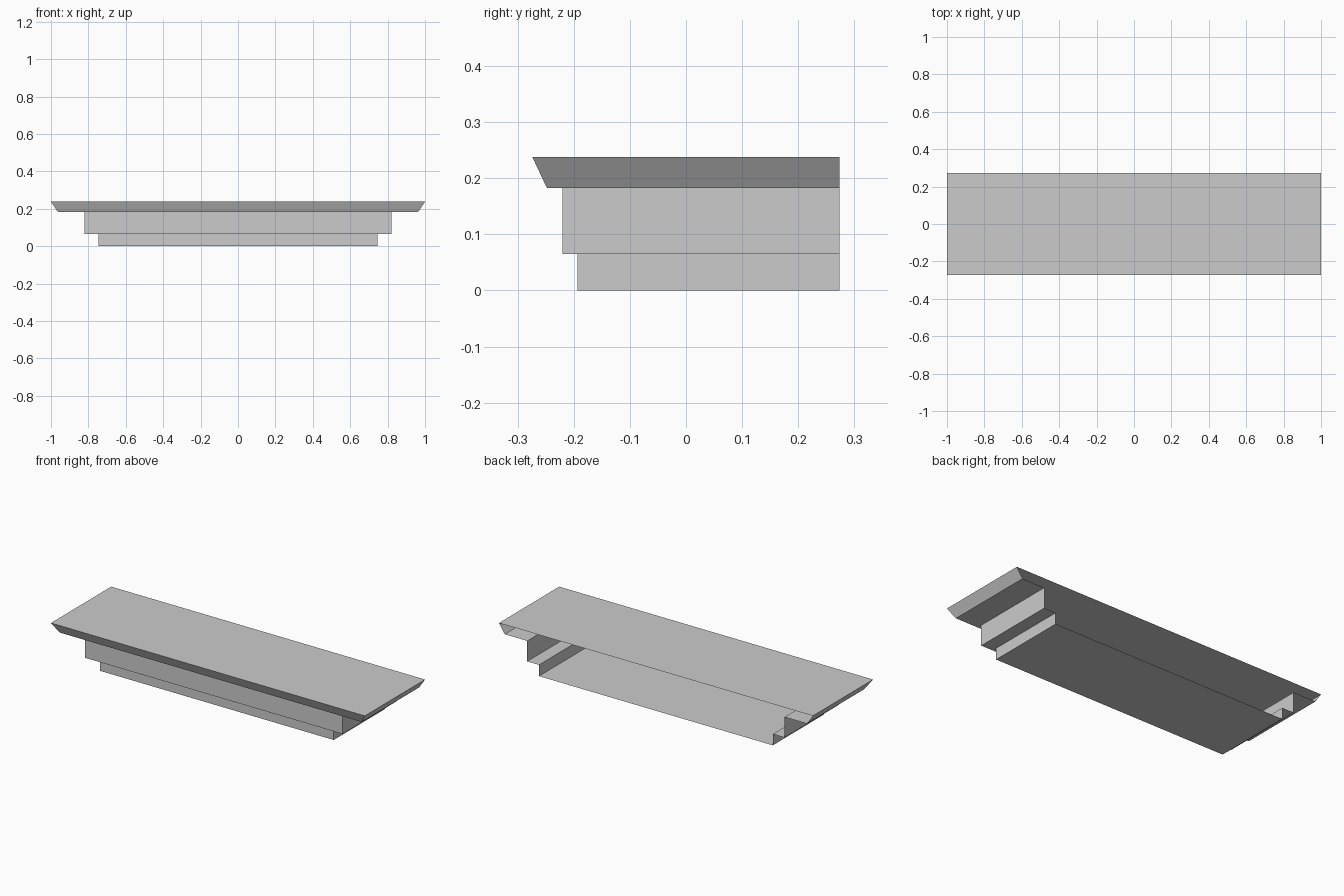
import bpy
import bmesh

cube = bpy.data.objects.get("Cube")
if cube:
    bpy.data.objects.remove(cube, do_unlink=True)

BACK = 0.274

# Plain grey for the whole ledge
grey = bpy.data.materials.new("light_grey")
grey.use_nodes = True
colour = (0.6, 0.6, 0.6, 1)
grey.diffuse_color = colour
grey.node_tree.nodes["Principled BSDF"].inputs["Base Color"].default_value = colour


def open_tier(name, levels, floor=False, lid=False):
    """Three-sided shell, open at the back, through (half width, front y, z) levels."""
    bm = bmesh.new()
    rings = []
    for w, front, z in levels:
        corners = [(-w, BACK), (-w, front), (w, front), (w, BACK)]
        rings.append([bm.verts.new((x, y, z)) for x, y in corners])
    for low, high in zip(rings, rings[1:]):
        for i in range(3):
            bm.faces.new((low[i], low[i + 1], high[i + 1], high[i]))
    if floor:
        bm.faces.new(rings[0][::-1])
    if lid:
        bm.faces.new(rings[-1])
    mesh = bpy.data.meshes.new(name)
    bm.to_mesh(mesh)
    bm.free()
    mesh.materials.append(grey)
    obj = bpy.data.objects.new(name, mesh)
    bpy.context.collection.objects.link(obj)


# Profile corners from the base up to the top
base = (0.745, -0.193, 0)
base_top = (0.745, -0.193, 0.065)
step = (0.82, -0.22, 0.065)
step_top = (0.82, -0.22, 0.183)
rim = (0.963, -0.248, 0.183)
rim_top = (1, -0.274, 0.238)

# Each upper tier includes the ledge underneath its overhang
open_tier("lower_step", [base, base_top], floor=True)
open_tier("middle_step", [base_top, step, step_top])
open_tier("top_slab", [step_top, rim, rim_top], lid=True)
